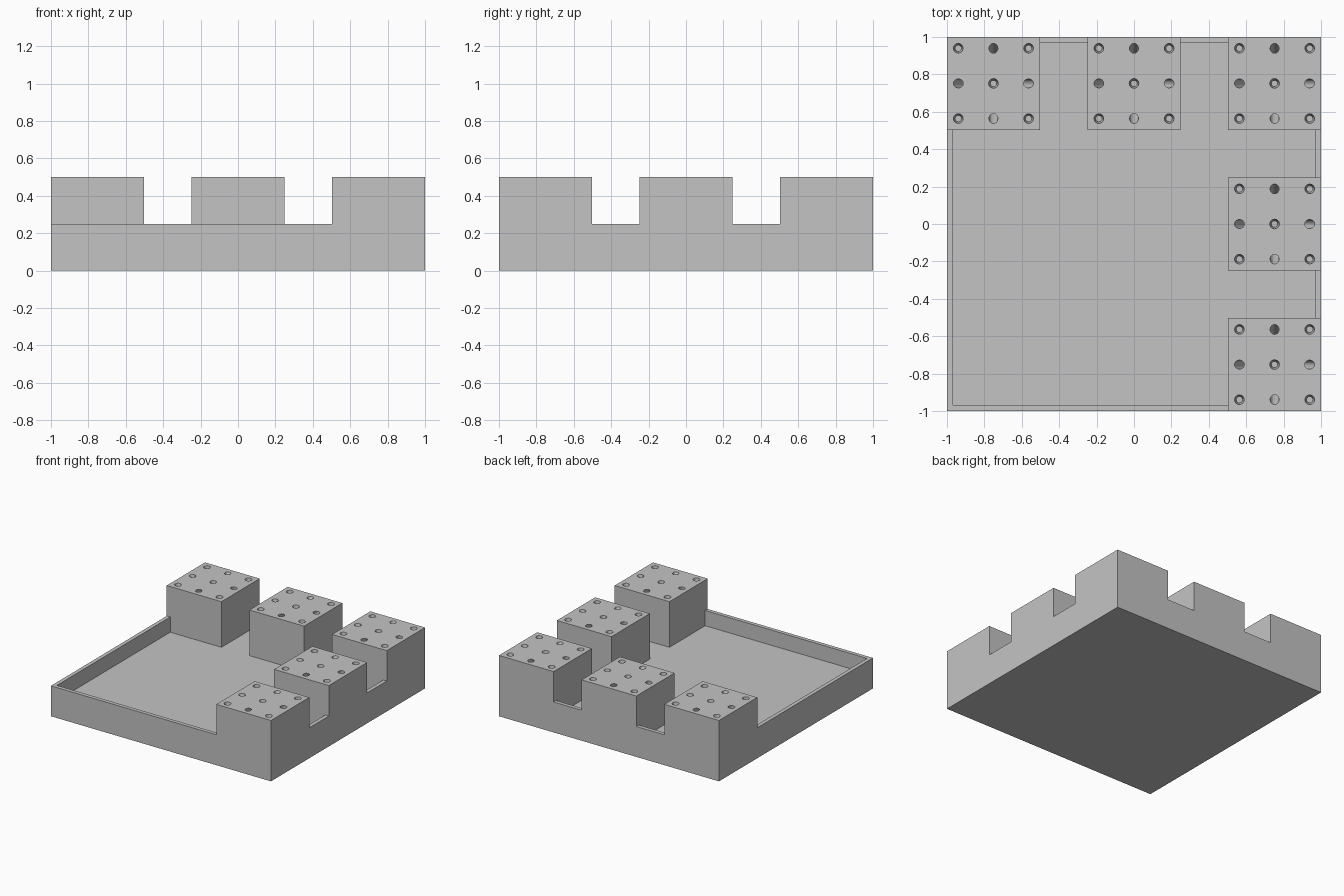
import bpy, bmesh, math
from mathutils import Matrix, Vector

if "Cube" in bpy.data.objects:
    bpy.data.objects.remove(bpy.data.objects["Cube"])

WALL_TOP, FLOOR, BLOCK_TOP = 0.25, 0.125, 0.5
INNER = 0.968          # inner half width of the tray
EDGE = 0.503           # inner edge of the corner blocks
HALF = 0.2485          # half width of every block
HOLE_STEP = 0.188      # spacing of the holes on a block

grey = bpy.data.materials.new("stone_grey")
grey.diffuse_color = (0.55, 0.55, 0.55, 1)
grey.use_nodes = True
grey.node_tree.nodes["Principled BSDF"].inputs["Base Color"].default_value = grey.diffuse_color


def add_box(bm, x0, x1, y0, y1, z0, z1):
    size = Matrix.Diagonal((x1 - x0, y1 - y0, z1 - z0, 1))
    centre = Matrix.Translation(((x0 + x1) / 2, (y0 + y1) / 2, (z0 + z1) / 2))
    bmesh.ops.create_cube(bm, size=1, matrix=centre @ size)


def make_object(name, bm):
    mesh = bpy.data.meshes.new(name)
    bm.to_mesh(mesh)
    bm.free()
    mesh.materials.append(grey)
    obj = bpy.data.objects.new(name, mesh)
    bpy.context.collection.objects.link(obj)
    return obj


def combine(target, other, operation):
    mod = target.modifiers.new(operation.lower(), 'BOOLEAN')
    mod.operation, mod.solver, mod.object = operation, 'EXACT', other
    bpy.context.view_layer.objects.active = target
    bpy.ops.object.modifier_apply(modifier=mod.name)
    bpy.data.objects.remove(other)


# Shallow tray
bm = bmesh.new()
add_box(bm, -1, 1, -1, 1, 0, WALL_TOP)
tray = make_object("battlement_tray", bm)
bm = bmesh.new()
add_box(bm, -INNER, INNER, -INNER, INNER, FLOOR, 1)
combine(tray, make_object("cavity", bm), 'DIFFERENCE')

# Five blocks along the back and right edges
spans = {-1: (-1, -EDGE), 0: (-HALF, HALF), 1: (EDGE, 1)}
places = [(-1, 1), (0, 1), (1, 1), (1, 0), (1, -1)]
bm = bmesh.new()
for i, j in places:
    add_box(bm, *spans[i], *spans[j], 0.06, BLOCK_TOP)
combine(tray, make_object("blocks", bm), 'UNION')

# Nine holes per block: tapered at corners and centre, slanted inward at the sides
tilt = math.radians(25)
bm = bmesh.new()
for i, j in places:
    for a in (-1, 0, 1):
        for b in (-1, 0, 1):
            pos = Vector((sum(spans[i]) / 2 + a * HOLE_STEP,
                          sum(spans[j]) / 2 + b * HOLE_STEP, BLOCK_TOP))
            slanted = abs(a) + abs(b) == 1
            if slanted:
                axis = Vector((a * math.sin(tilt), b * math.sin(tilt), math.cos(tilt)))
                turn = axis.to_track_quat('Z', 'Y').to_matrix().to_4x4()
                low, high, length = 0.024, 0.024, 0.3
            else:
                turn = Matrix.Identity(4)
                low, high, length = 0.017, 0.035, 0.12
            bmesh.ops.create_cone(bm, cap_ends=True, segments=16, radius1=low,
                                  radius2=high, depth=length,
                                  matrix=Matrix.Translation(pos) @ turn)
combine(tray, make_object("holes", bm), 'DIFFERENCE')
